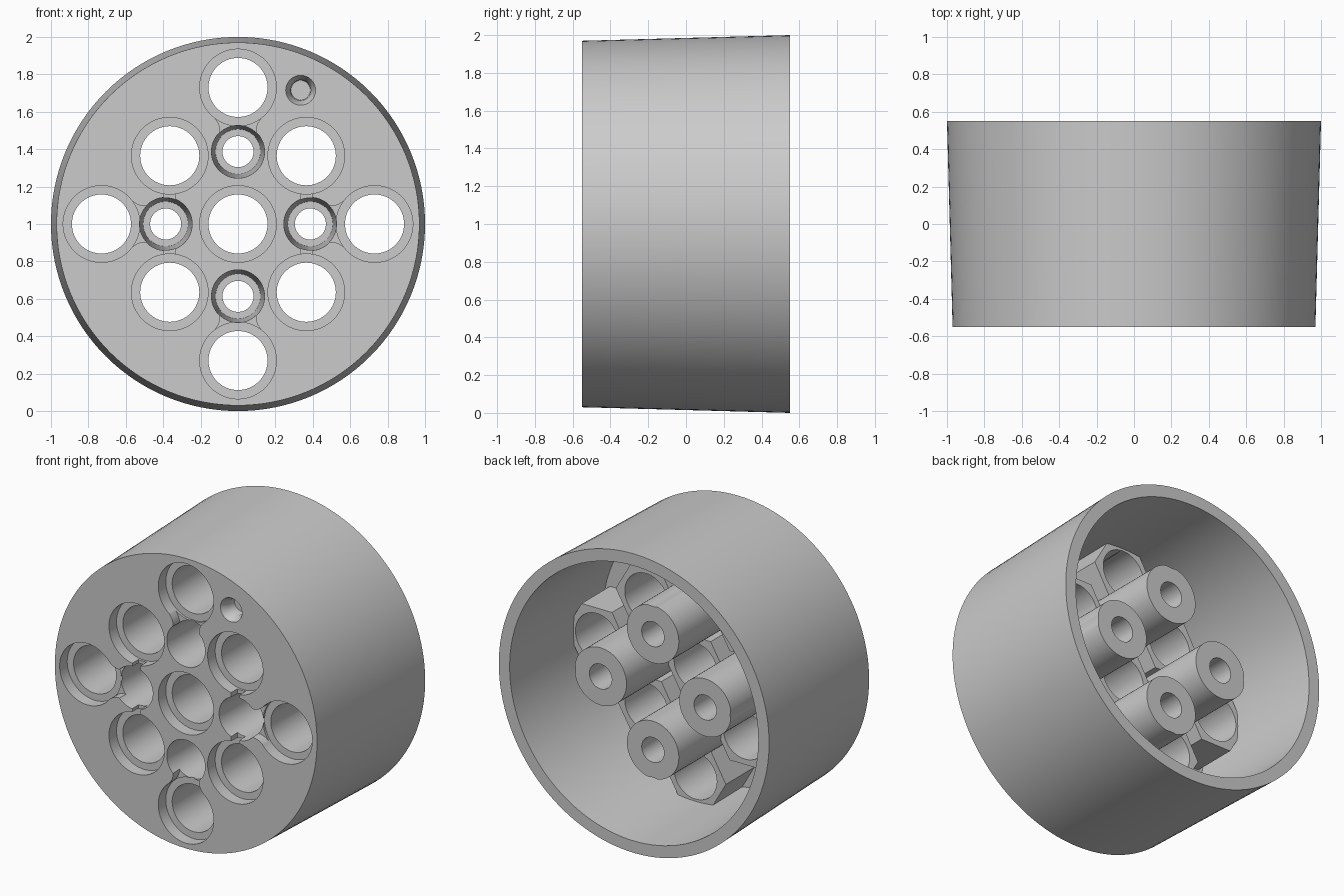
import bpy, bmesh
from math import sin, cos, pi

if "Cube" in bpy.data.objects:
    bpy.data.objects.remove(bpy.data.objects["Cube"])

CZ = 1.0  # height of the drum axis


def ring(cx, cz, r, n):
    return [(cx + r * cos(2 * pi * i / n), cz + r * sin(2 * pi * i / n)) for i in range(n)]


def loft(name, sections):
    """Solid along y from [(y, outline), ...]; outlines are relative to the axis."""
    bm = bmesh.new()
    loops = [[bm.verts.new((x, y, z + CZ)) for x, z in pts] for y, pts in sections]
    for a, b in zip(loops, loops[1:]):
        for i in range(len(a)):
            j = (i + 1) % len(a)
            bm.faces.new((a[i], a[j], b[j], b[i]))
    bm.faces.new(loops[0])
    bm.faces.new(loops[-1])
    bmesh.ops.recalc_face_normals(bm, faces=bm.faces)
    me = bpy.data.meshes.new(name)
    bm.to_mesh(me)
    bm.free()
    ob = bpy.data.objects.new(name, me)
    bpy.context.collection.objects.link(ob)
    return ob


def tube(name, x, z, r0, r1, y0, y1, n=64):
    return loft(name, [(y0, ring(x, z, r0, n)), (y1, ring(x, z, r1, n))])


def combine(tool, op):
    tool.hide_render = True
    bpy.context.view_layer.objects.active = drum
    m = drum.modifiers.new(op, 'BOOLEAN')
    m.operation, m.solver, m.object = op, 'EXACT', tool
    bpy.ops.object.modifier_apply(modifier=m.name)
    bpy.data.objects.remove(tool)


# tapered drum with a closed front plate, open at the back
drum = loft("drum", [(-0.55, ring(0, 0, 0.97, 128)), (0.55, ring(0, 0, 1.0, 128)),
                     (0.55, ring(0, 0, 0.92, 128)), (-0.40, ring(0, 0, 0.895, 128))])

dirs = [(1, 0), (0, 1), (-1, 0), (0, -1)]
outer = [(0.73 * a, 0.73 * b) for a, b in dirs]
diagonal = [(sx * 0.365, sz * 0.365) for sx in (1, -1) for sz in (1, -1)]
holes = [(0, 0)] + outer + diagonal
posts = [(0.387 * a, 0.387 * b) for a, b in dirs]

# hexagonal sleeves and long round posts behind the plate
for x, z in holes:
    combine(tube("sleeve", x, z, 0.225, 0.225, -0.48, -0.10, 6), 'UNION')
for x, z in posts:
    combine(tube("post", x, z, 0.192, 0.192, -0.50, 0.35), 'UNION')

# through holes with counterbores
for x, z in holes:
    combine(tube("hole_cutter", x, z, 0.158, 0.158, -0.7, 0.7), 'DIFFERENCE')
    combine(tube("counterbore_cutter", x, z, 0.205, 0.205, -0.7, -0.47), 'DIFFERENCE')

# deep tapered screw wells in the posts
for x, z in posts:
    well = [(-0.7, 0.142), (-0.55, 0.142), (0.10, 0.12), (0.10001, 0.083), (0.7, 0.083)]
    combine(loft("well_cutter", [(y, ring(x, z, r, 64)) for y, r in well]), 'DIFFERENCE')

# flared necks joining outer holes to wells
half = [(0.60, 0.15), (0.565, 0.122), (0.54, 0.105), (0.51, 0.095), (0.48, 0.095), (0.42, 0.11)]
outline = half + [(d, -w) for d, w in reversed(half)]
for a, b in dirs:
    pts = [(d * a - w * b, d * b + w * a) for d, w in outline]
    combine(loft("neck_cutter", [(-0.7, pts), (-0.485, pts)]), 'DIFFERENCE')

# narrow slots joining diagonal holes to the side wells
for sx in (1, -1):
    for sz in (1, -1):
        pts = [(sx * x, sz * z) for x, z in ((0.335, 0.09), (0.397, 0.09), (0.397, 0.25), (0.335, 0.25))]
        combine(loft("slot_cutter", [(-0.7, pts), (-0.485, pts)]), 'DIFFERENCE')

# blind locating dimple
dimple = [(-0.7, 0.08), (-0.55, 0.08), (-0.50, 0.055), (-0.44, 0.052)]
combine(loft("dimple_cutter", [(y, ring(0.335, 0.715, r, 32)) for y, r in dimple]), 'DIFFERENCE')

bpy.ops.object.select_all(action='DESELECT')
drum.select_set(True)
bpy.context.view_layer.objects.active = drum
bpy.ops.object.shade_smooth_by_angle(angle=pi / 6)
